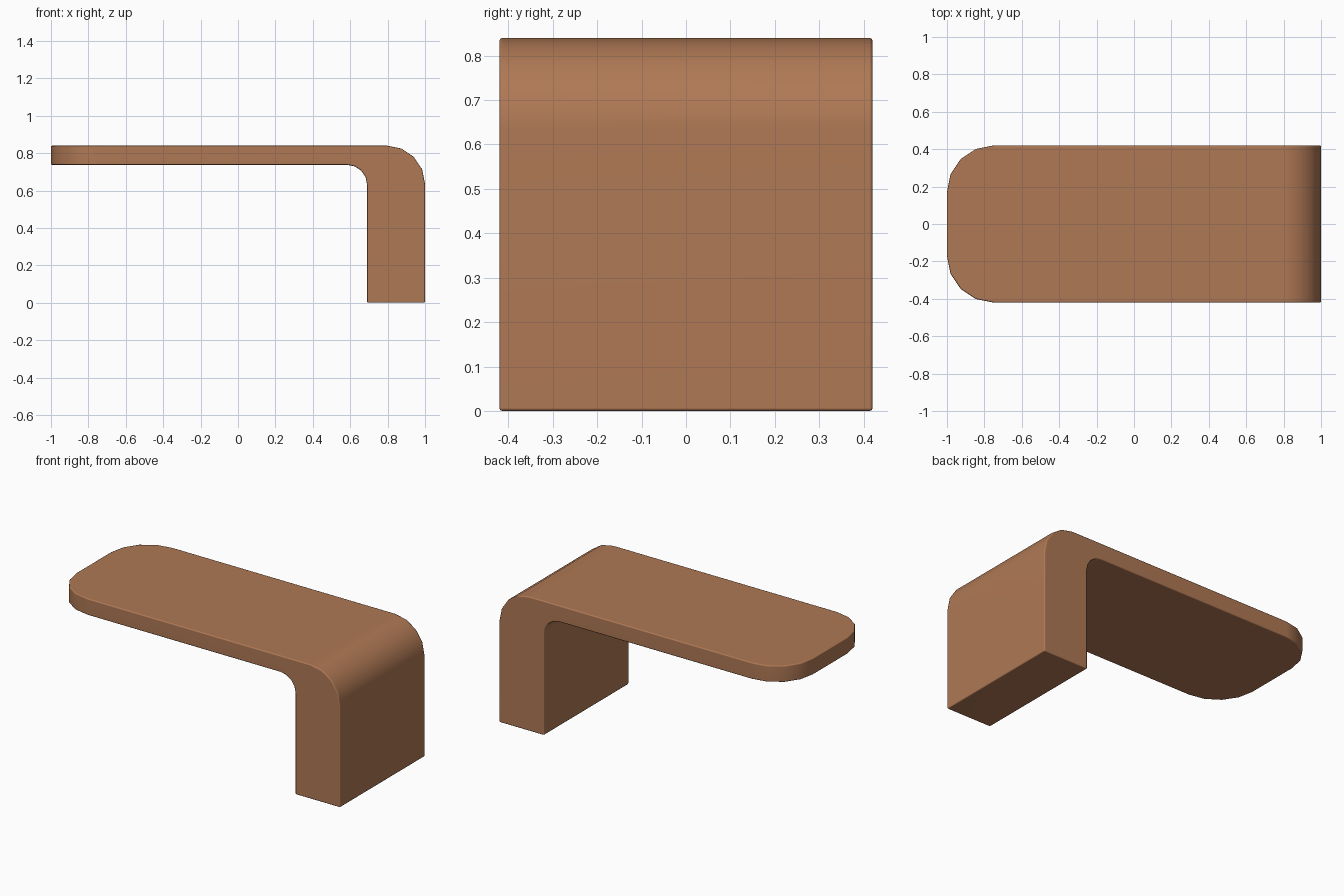
import bpy
import bmesh
import math

if "Cube" in bpy.data.objects:
    bpy.data.objects.remove(bpy.data.objects["Cube"])

W = 0.42                       # half depth
# Side profile (x, z): thin top with one wide leg
profile = [(-1, 0.84), (1, 0.84), (1, 0), (0.69, 0), (0.69, 0.737), (-1, 0.737)]

bm = bmesh.new()
face = bm.faces.new([bm.verts.new((x, -W, z)) for x, z in profile])
ext = bmesh.ops.extrude_face_region(bm, geom=[face])
bmesh.ops.translate(bm, vec=(0, 2 * W, 0),
                    verts=[g for g in ext["geom"] if isinstance(g, bmesh.types.BMVert)])
bmesh.ops.recalc_face_normals(bm, faces=bm.faces)


def round_edges(test, radius, segments):
    edges = [e for e in bm.edges if test(e)]
    bmesh.ops.bevel(bm, geom=edges, offset=radius, offset_type='OFFSET',
                    segments=segments, profile=0.5, affect='EDGES')


def along_y_at(x, z):
    return lambda e: all(abs(v.co.x - x) < 1e-4 and abs(v.co.z - z) < 1e-4 for v in e.verts)


# Large outer bend, small inner bend, rounded free end
round_edges(along_y_at(1, 0.84), 0.205, 4)
round_edges(along_y_at(0.69, 0.737), 0.105, 4)
round_edges(lambda e: all(v.co.x < -0.999 for v in e.verts)
            and abs(e.verts[0].co.y - e.verts[1].co.y) < 1e-4, 0.25, 4)
# Fine softening of all remaining hard edges
round_edges(lambda e: e.calc_face_angle(0) > math.radians(40), 0.007, 2)

mesh = bpy.data.meshes.new("bench_table")
bm.to_mesh(mesh)
bm.free()
bench = bpy.data.objects.new("bench_table", mesh)
bpy.context.collection.objects.link(bench)

# Brown finish
mat = bpy.data.materials.new("brown_wood")
mat.diffuse_color = (0.43, 0.19, 0.09, 1)
mat.use_nodes = True
mat.node_tree.nodes["Principled BSDF"].inputs["Base Color"].default_value = mat.diffuse_color
mesh.materials.append(mat)

# Smooth bends with flat main faces
bpy.context.view_layer.objects.active = bench
bench.select_set(True)
bpy.ops.object.shade_smooth_by_angle(angle=math.radians(50))
wn = bench.modifiers.new("flat_face_normals", 'WEIGHTED_NORMAL')
wn.keep_sharp = True
